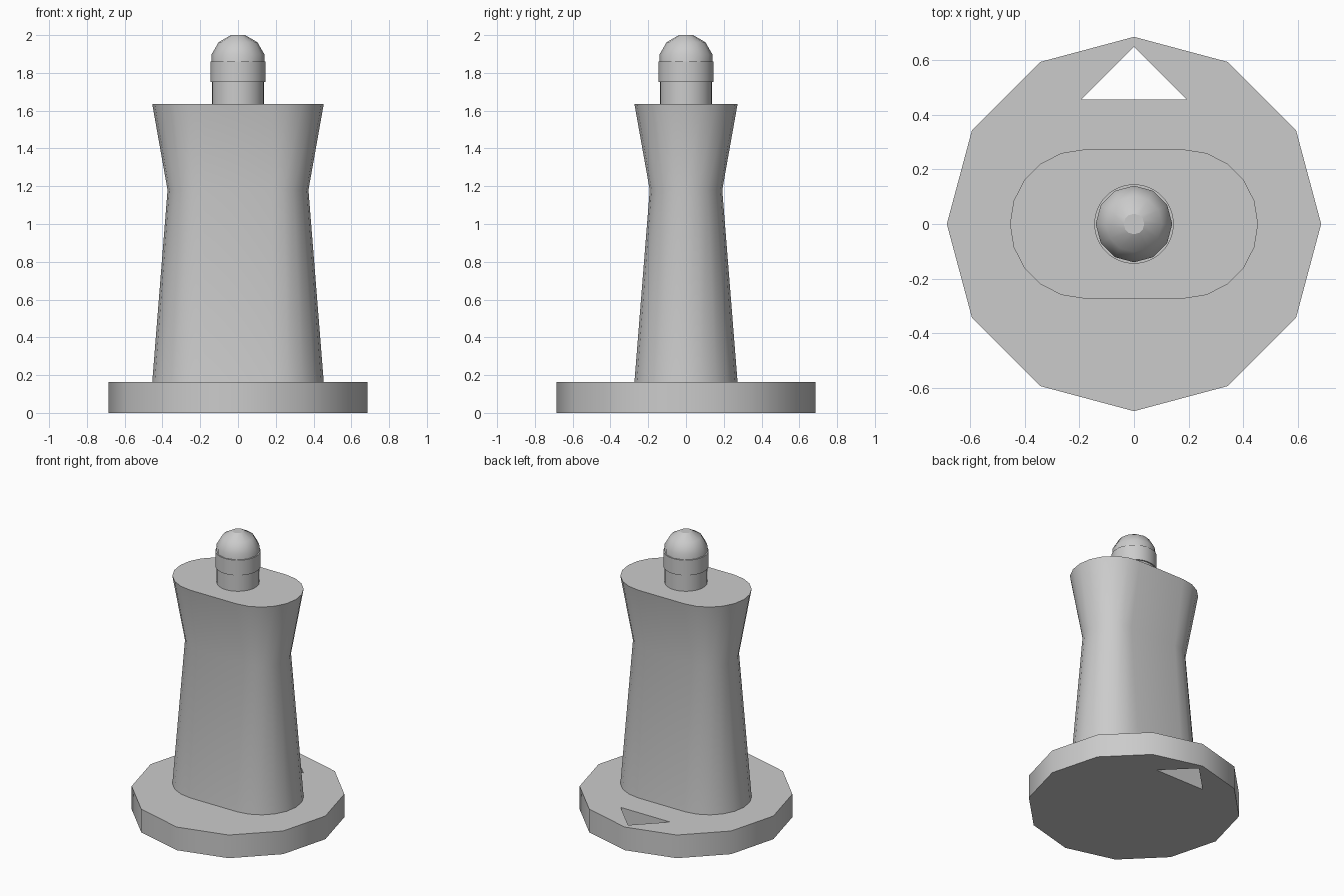
import bpy, bmesh
from math import sin, cos, pi, radians

if "Cube" in bpy.data.objects:
    bpy.data.objects.remove(bpy.data.objects["Cube"], do_unlink=True)

grey = bpy.data.materials.new("plain_grey")
grey.use_nodes = True
grey.diffuse_color = (0.6, 0.6, 0.6, 1)
grey.node_tree.nodes["Principled BSDF"].inputs["Base Color"].default_value = (0.6, 0.6, 0.6, 1)


def finish(name, bm):
    """Turn a bmesh into a shaded object."""
    bmesh.ops.recalc_face_normals(bm, faces=bm.faces)
    mesh = bpy.data.meshes.new(name)
    bm.to_mesh(mesh)
    bm.free()
    mesh.materials.append(grey)
    obj = bpy.data.objects.new(name, mesh)
    bpy.context.collection.objects.link(obj)
    bpy.ops.object.select_all(action='DESELECT')
    obj.select_set(True)
    bpy.context.view_layer.objects.active = obj
    bpy.ops.object.shade_smooth_by_angle(angle=radians(30.5))
    return obj


def ring(radius, sides):
    return [(radius * cos(2 * pi * i / sides), radius * sin(2 * pi * i / sides))
            for i in range(sides)]


def stadium(straight, radius, steps=10):
    """Oval outline: two half circles joined by straight sides."""
    points = []
    for side in (1, -1):
        for i in range(steps + 1):
            a = -pi / 2 + pi * i / steps
            points.append((side * (straight + radius * cos(a)), side * radius * sin(a)))
    return points


def loft(name, sections):
    """Skin a stack of (outline, height) sections and cap both ends."""
    bm = bmesh.new()
    loops = [[bm.verts.new((x, y, z)) for x, y in outline] for outline, z in sections]
    n = len(loops[0])
    for low, high in zip(loops, loops[1:]):
        for i in range(n):
            j = (i + 1) % n
            bm.faces.new((low[i], low[j], high[j], high[i]))
    bm.faces.new(loops[0])
    bm.faces.new(loops[-1])
    return finish(name, bm)


# Twelve-sided base plate with a triangular through hole at the back
BASE_TOP = 0.164
bm = bmesh.new()
edges = []
for outline in (ring(0.685, 12), [(-0.193, 0.455), (0.193, 0.455), (0, 0.648)]):
    verts = [bm.verts.new((x, y, 0)) for x, y in outline]
    edges += [bm.edges.new((v, verts[i - 1])) for i, v in enumerate(verts)]
bmesh.ops.triangle_fill(bm, edges=edges, use_beauty=True)
result = bmesh.ops.extrude_face_region(bm, geom=bm.faces[:], use_keep_orig=True)
top = [g for g in result["geom"] if isinstance(g, bmesh.types.BMVert)]
bmesh.ops.translate(bm, verts=top, vec=(0, 0, BASE_TOP))
finish("base_plate", bm)

# Waisted oval body
wide, waist = stadium(0.181, 0.273), stadium(0.181, 0.192)
loft("body", [(wide, BASE_TOP), (waist, 1.18), (wide, 1.635)])

# Round neck and collar on top
loft("neck", [(ring(0.1365, 48), z) for z in (1.635, 1.751)])
loft("collar", [(ring(0.145, 48), z) for z in (1.751, 1.859)])

# Faceted dome with a small flat crown
R = 0.145
loft("dome", [(ring(R * sin(radians(a)), 12), 1.86 + R * cos(radians(a)))
              for a in (105, 75, 45, 15)])
